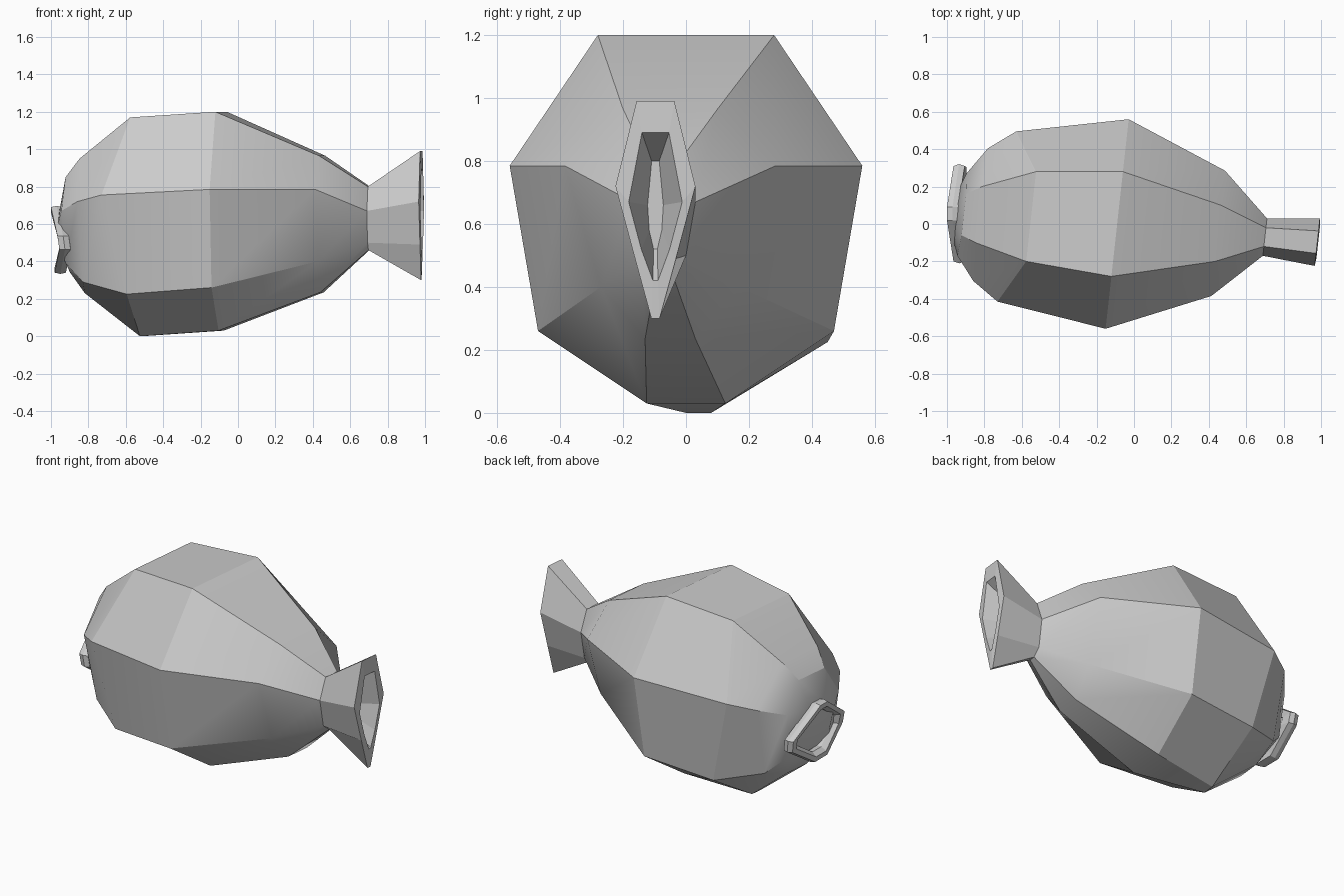
import bpy, bmesh
from math import radians

SKEW = 0.055 / 0.5   # the whole animal is yawed slightly


def section(cy, levels):
    """Closed outline of (x, half width, z) levels mirrored about y = cy."""
    right = [(x + SKEW * w, cy + w, z) for x, w, z in levels]
    left = [(x - SKEW * w, cy - w, z) for x, w, z in reversed(levels)]
    return right + left


def loft(name, rings, cap_first=False, cap_last=False, loop=False, smooth=None):
    bm = bmesh.new()
    vs = [[bm.verts.new(p) for p in r] for r in rings]
    n = len(rings[0])
    pairs = list(zip(vs, vs[1:])) + ([(vs[-1], vs[0])] if loop else [])
    for a, b in pairs:
        for i in range(n):
            j = (i + 1) % n
            bm.faces.new((a[i], a[j], b[j], b[i]))
    if cap_first:
        bm.faces.new(vs[0])
    if cap_last:
        bm.faces.new(vs[-1])
    bmesh.ops.recalc_face_normals(bm, faces=bm.faces)
    me = bpy.data.meshes.new(name)
    bm.to_mesh(me)
    bm.free()
    ob = bpy.data.objects.new(name, me)
    bpy.context.collection.objects.link(ob)
    if smooth:
        bpy.context.view_layer.objects.active = ob
        ob.select_set(True)
        bpy.ops.object.shade_smooth_by_angle(angle=radians(smooth))
        ob.select_set(False)
    return ob


# Body: faceted octagonal sections from blunt face to tail root
neck = section(-0.07, [(0.70, 0.05, 0.80), (0.70, 0.10, 0.67),
                       (0.70, 0.07, 0.50), (0.70, 0.02, 0.46)])
body = [
    section(0.05, [(-0.95, 0.06, 0.66), (-0.95, 0.14, 0.59),
                   (-0.93, 0.12, 0.44), (-0.92, 0.05, 0.40)]),
    section(0.05, [(-0.91, 0.11, 0.85), (-0.92, 0.22, 0.67),
                   (-0.90, 0.19, 0.39), (-0.89, 0.07, 0.34)]),
    section(0.05, [(-0.83, 0.15, 0.95), (-0.82, 0.355, 0.72),
                   (-0.80, 0.27, 0.29), (-0.81, 0.08, 0.23)]),
    section(0.04, [(-0.55, 0.24, 1.17), (-0.68, 0.455, 0.755),
                   (-0.55, 0.41, 0.225), (-0.52, 0.04, 0.00)]),
    section(0.00, [(-0.09, 0.28, 1.20), (-0.09, 0.56, 0.785),
                   (-0.09, 0.47, 0.26), (-0.09, 0.125, 0.03)]),
    section(-0.05, [(0.45, 0.15, 0.965), (0.45, 0.335, 0.785),
                    (0.45, 0.22, 0.40), (0.45, 0.08, 0.235)]),
    neck,
]
loft("body", body, cap_first=True, smooth=24)

# Tail: flared fin with a flat rim and a hollow end
tail = [
    neck,
    section(-0.097, [(0.98, 0.06, 0.99), (0.98, 0.127, 0.72),
                     (0.98, 0.065, 0.49), (0.98, 0.013, 0.30)]),
    section(-0.097, [(0.985, 0.043, 0.89), (0.985, 0.085, 0.67),
                     (0.985, 0.045, 0.52), (0.985, 0.008, 0.42)]),
    section(-0.097, [(0.86, 0.012, 0.80), (0.86, 0.025, 0.66),
                     (0.86, 0.02, 0.58), (0.86, 0.006, 0.52)]),
]
loft("tail", tail, cap_last=True)


# Lips: diamond ring bent back at the corners, with a shallow open mouth
def lip(dx, s):
    cy, cz = 0.055, 0.515
    pts = [(-1.0, 0.035, 0.175), (-0.965, 0.255, 0.02),
           (-0.955, 0.25, -0.05), (-0.98, 0.06, -0.175)]
    right = [(x + dx, cy + y * s, cz + z * s) for x, y, z in pts]
    left = [(x + dx, cy - y * s, cz + z * s) for x, y, z in reversed(pts)]
    return right + left


loft("lips", [lip(0.06, 1.0), lip(0.03, 1.04), lip(0.0, 1.0), lip(0.0, 0.84),
              lip(0.03, 0.72), lip(0.06, 0.72)], loop=True)
